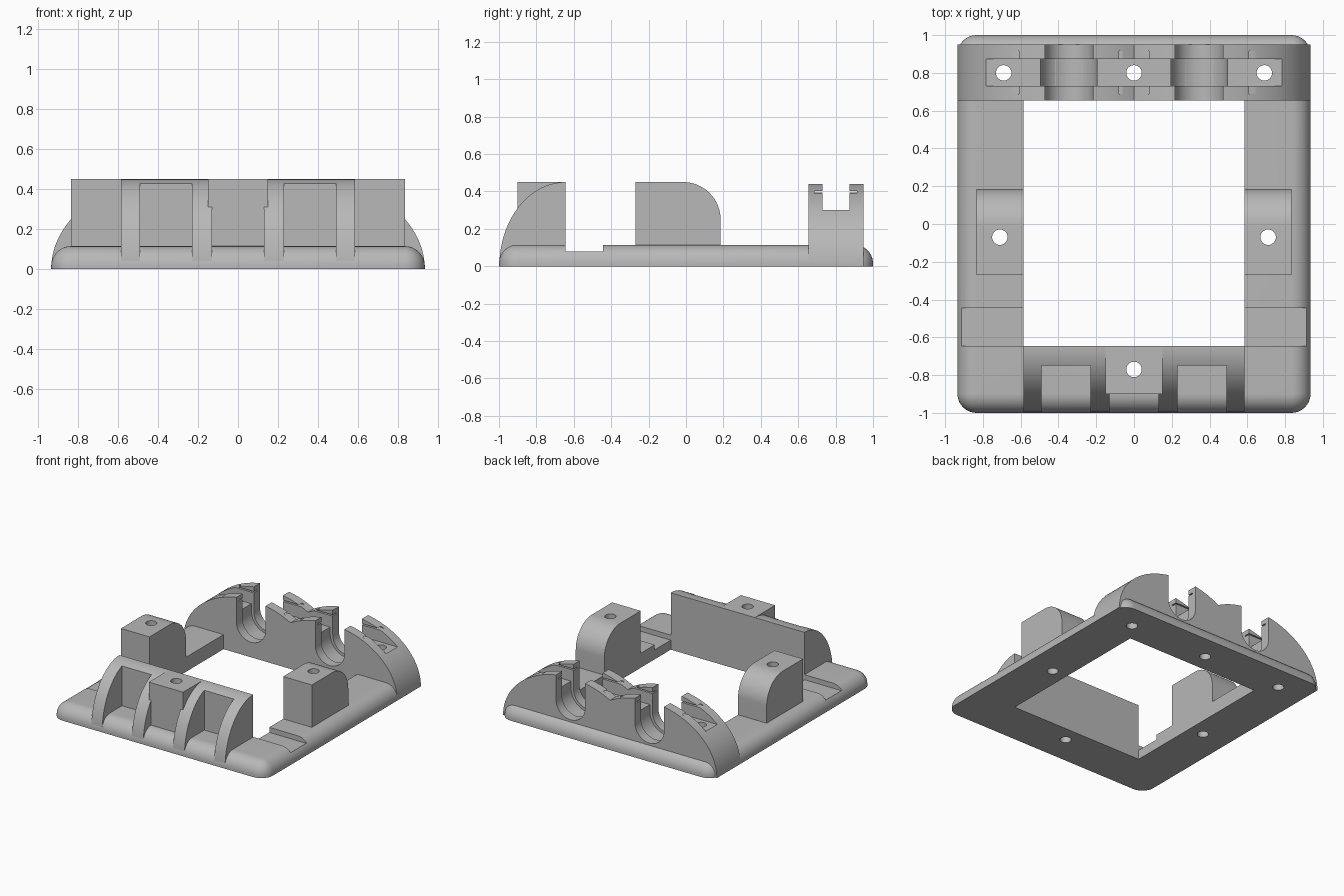
import bpy
import bmesh
from math import sin, cos, pi, radians

if "Cube" in bpy.data.objects:
    bpy.data.objects.remove(bpy.data.objects["Cube"])

GREY = (0.48, 0.48, 0.48, 1)
grey = bpy.data.materials.new("plain grey")
grey.use_nodes = True
grey.diffuse_color = GREY
grey.node_tree.nodes["Principled BSDF"].inputs["Base Color"].default_value = GREY

TOP = 0.45       # height of the raised parts
PLATE = 0.115    # height of the base plate


def loft(name, rings):
    """Closed solid through a list of equal-length rings."""
    bm = bmesh.new()
    loops = [[bm.verts.new(p) for p in ring] for ring in rings]
    n = len(loops[0])
    for a, b in zip(loops, loops[1:]):
        for i in range(n):
            j = (i + 1) % n
            bm.faces.new((a[i], a[j], b[j], b[i]))
    bm.faces.new(loops[0])
    bm.faces.new(loops[-1])
    bmesh.ops.recalc_face_normals(bm, faces=bm.faces)
    mesh = bpy.data.meshes.new(name)
    bm.to_mesh(mesh)
    bm.free()
    mesh.materials.append(grey)
    obj = bpy.data.objects.new(name, mesh)
    bpy.context.collection.objects.link(obj)
    return obj


def prism(name, outline, axis, lo, hi):
    """Extrude a 2D outline along x, y or z."""
    place = {"x": lambda a, b, t: (t, a, b),
             "y": lambda a, b, t: (a, t, b),
             "z": lambda a, b, t: (a, b, t)}[axis]
    return loft(name, [[place(a, b, t) for a, b in outline] for t in (lo, hi)])


def box(name, x, y, z):
    return prism(name, [(x[0], y[0]), (x[1], y[0]), (x[1], y[1]), (x[0], y[1])], "z", *z)


def arc(cx, cy, rx, ry, start, end, steps):
    angles = [radians(start + (end - start) * i / steps) for i in range(steps + 1)]
    return [(cx + rx * cos(a), cy + ry * sin(a)) for a in angles]


def span(side, a, b):
    return sorted((side * a, side * b))


def rounded_ring(inset, z):
    hx, hy, r = 0.935 - inset, 1 - inset, 0.102 - inset
    pts = []
    for k, (sx, sy) in enumerate([(1, 1), (-1, 1), (-1, -1), (1, -1)]):
        pts += arc(sx * (hx - r), sy * (hy - r), r, r, 90 * k, 90 * k + 90, 10)
    return [(x, y, z) for x, y in pts]


# Base plate with rounded upper rim
rings = [rounded_ring(0, 0)]
for i in range(11):
    t = i * pi / 20
    rings.append(rounded_ring(0.1 * (1 - cos(t)), 0.015 + 0.1 * sin(t)))
base = loft("base_frame", rings)

# Rear saddle: two joined half-ellipse humps
CHANNEL = 0.345
lobe = arc(CHANNEL, 0, 0.59, TOP, 0, 125.8, 56)[:-1]
dip = TOP * (1 - (CHANNEL / 0.59) ** 2) ** 0.5
outline = lobe + [(0, dip)] + [(-x, z) for x, z in reversed(lobe)]
saddle = prism("rear_saddle", outline, "y", 0.655, 0.95)

# Front guard: quarter-ellipse section
guard = prism("front_guard", [(-0.645, 0)] + arc(-0.645, 0, 0.353, TOP, 90, 180, 32),
              "x", -0.585, 0.585)
front_boss = box("front_screw_boss", (-0.15, 0.15), (-0.9, -0.646), (0.001, TOP))

# Side screw bosses, rounded at the rear
boss_outline = ([(-0.27, 0.001), (0.185, 0.001)]
                + arc(-0.015, TOP - 0.2, 0.2, 0.2, 0, 90, 20) + [(-0.27, TOP)])
side_bosses = []
for side, label in ((1, "left"), (-1, "right")):
    side_bosses.append(prism(label + "_screw_boss", boss_outline, "x",
                             *span(side, 0.585, 0.835)))

# Cutters
opening = box("opening_cutter", (-0.585, 0.585), (-0.645, 0.655), (-0.1, 1))
base_cuts, saddle_cuts, guard_cuts = [opening], [], []

for side in (1, -1):
    base_cuts.append(box("notch_cutter", span(side, 0.5, 0.912), (-0.645, -0.445), (0.075, 0.3)))
    guard_cuts.append(box("pocket_cutter", span(side, 0.23, 0.49), (-1.2, -0.75), (-0.1, 1)))
    # U-shaped channels with a wider groove in the middle
    for radius, y0, y1 in ((0.1275, 0.6, 1.0), (0.15, 0.73, 0.873)):
        u = arc(side * CHANNEL, 0.246, radius, radius, 180, 360, 28)
        u = [(u[0][0], 0.7)] + u + [(u[-1][0], 0.7)]
        channel = prism("channel_cutter", u, "y", y0, y1)
        saddle_cuts.append(channel)
        if radius > 0.14:
            base_cuts.append(channel)
    # Thin strap slit
    saddle_cuts.append(box("slit_cutter", span(side, 0.06, 0.64), (0.687, 0.915), (0.392, 0.402)))

guard_cuts.append(box("middle_cutter", (-0.13, 0.13), (-1.2, -0.75), (-0.1, 1)))
saddle_cuts.append(box("slot_cutter", (-1.1, 1.1), (0.73, 0.873), (0.3, 1)))


def hole(x, y):
    return prism("hole_cutter", arc(x, y, 0.041, 0.041, 0, 348.75, 31), "z", -0.2, 0.8)


rear_holes = [hole(x, 0.8) for x in (-0.69, 0, 0.69)]
side_holes = [hole(s * 0.71, -0.07) for s in (1, -1)]
front_hole = hole(0, -0.77)

jobs = [(base, base_cuts + rear_holes + side_holes + [front_hole]),
        (saddle, saddle_cuts + rear_holes),
        (guard, guard_cuts + [front_hole]),
        (front_boss, [front_hole]),
        (side_bosses[0], side_holes[:1]),
        (side_bosses[1], side_holes[1:])]

# Cut every part, then drop the cutters
for part, cutters in jobs:
    for cutter in cutters:
        cutter.hide_render = True
        mod = part.modifiers.new("cut", "BOOLEAN")
        mod.operation = "DIFFERENCE"
        mod.solver = "EXACT"
        mod.object = cutter

bpy.context.view_layer.update()
graph = bpy.context.evaluated_depsgraph_get()
finished = [(p, bpy.data.meshes.new_from_object(p.evaluated_get(graph))) for p, _ in jobs]
for part, mesh in finished:
    part.modifiers.clear()
    part.data = mesh
for cutter in {c for _, cutters in jobs for c in cutters}:
    bpy.data.objects.remove(cutter)

# Smooth curved faces, keep hard edges
bpy.ops.object.select_all(action="DESELECT")
for part, _ in jobs:
    part.select_set(True)
bpy.context.view_layer.objects.active = base
bpy.ops.object.shade_smooth_by_angle(angle=radians(30))
